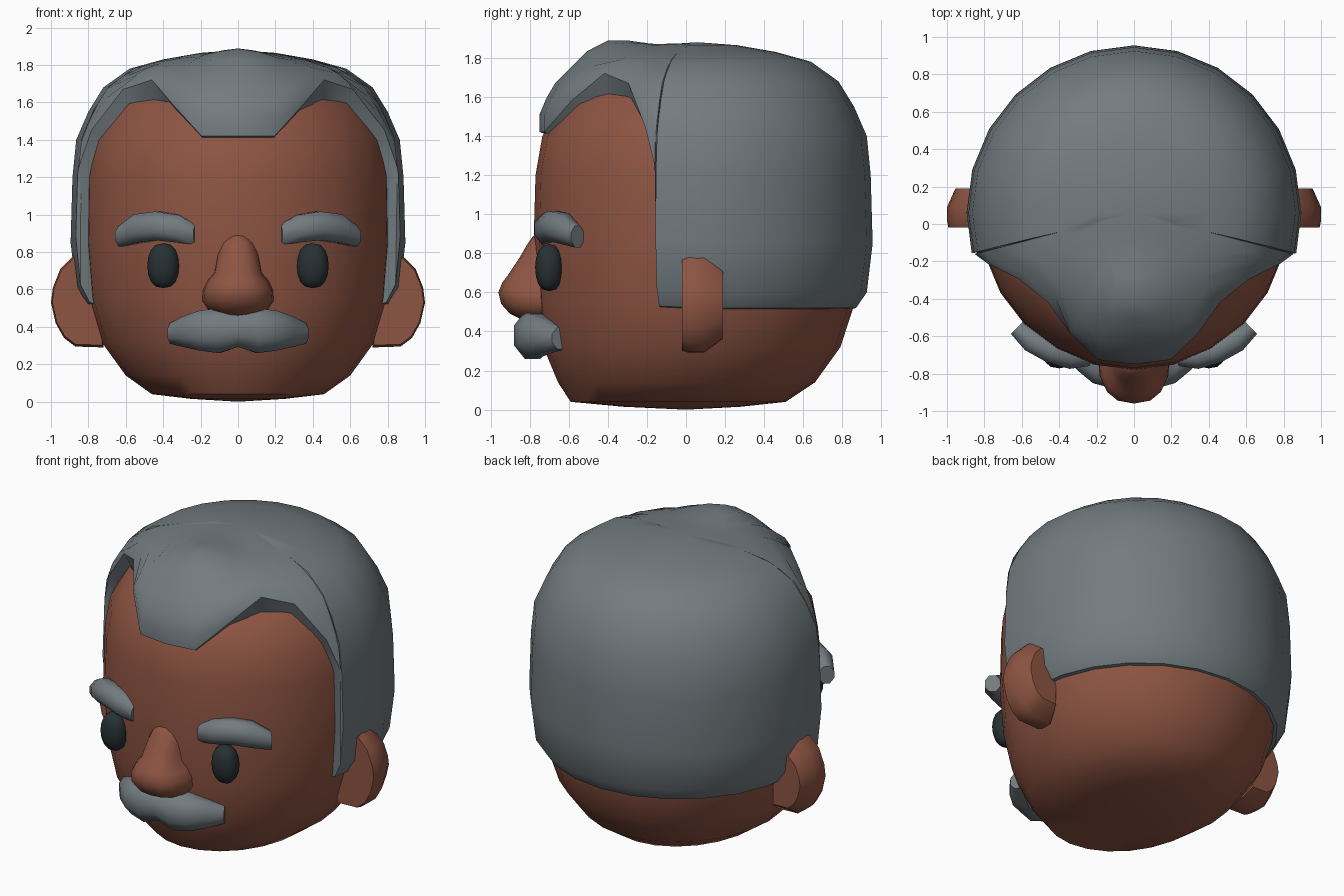
import bpy, bmesh
from math import sin, cos, pi, radians, exp, copysign
from mathutils import Vector

if "Cube" in bpy.data.objects:
    bpy.data.objects.remove(bpy.data.objects["Cube"])


def material(name, rgb):
    m = bpy.data.materials.new(name)
    m.diffuse_color = (*rgb, 1)
    m.use_nodes = True
    m.node_tree.nodes["Principled BSDF"].inputs["Base Color"].default_value = m.diffuse_color
    return m


SKIN = material("skin", (0.27, 0.09, 0.055))
HAIR = material("grey_hair", (0.17, 0.20, 0.215))
DARK = material("eye_dark", (0.02, 0.03, 0.034))
CY = 0.06  # centre of the round skull


def loft(name, rings, mat, closed=True, cap=True, angle=40):
    """Skin a list of equal-length rings into one mesh object."""
    bm = bmesh.new()
    vs = [[bm.verts.new(p) for p in r] for r in rings]
    n = len(vs[0])
    for a, b in zip(vs, vs[1:]):
        for i in range(n if closed else n - 1):
            j = (i + 1) % n
            bm.faces.new((a[i], a[j], b[j], b[i]))
    if cap:
        bm.faces.new(vs[0])
        bm.faces.new(vs[-1])
    bmesh.ops.remove_doubles(bm, verts=bm.verts, dist=1e-5)
    bmesh.ops.recalc_face_normals(bm, faces=bm.faces)
    me = bpy.data.meshes.new(name)
    bm.to_mesh(me)
    bm.free()
    me.materials.append(mat)
    ob = bpy.data.objects.new(name, me)
    bpy.context.collection.objects.link(ob)
    bpy.ops.object.select_all(action='DESELECT')
    ob.select_set(True)
    bpy.context.view_layer.objects.active = ob
    bpy.ops.object.shade_smooth_by_angle(angle=radians(angle))
    return ob


def oval(cx, cy, z, rx, ry, n=24, power=1.0):
    """Horizontal (super)ellipse ring; power < 1 is boxier."""
    s = lambda v: copysign(abs(v) ** power, v)
    return [(cx + rx * s(sin(2 * pi * i / n)), cy - ry * s(cos(2 * pi * i / n)), z)
            for i in range(n)]


def interp(x, pts):
    """Piecewise linear lookup in (x, value) pairs of rising x."""
    if x <= pts[0][0]:
        return pts[0][1]
    for (x0, a), (x1, b) in zip(pts, pts[1:]):
        if x <= x1:
            return a + (b - a) * (x - x0) / (x1 - x0)
    return pts[-1][1]


# Head: z, half width, front y, back y
head = [(0.015, .25, -.32, .28), (0.04, .46, -.59, .51), (0.14, .60, -.655, .66),
        (0.32, .73, -.73, .79), (0.55, .80, -.765, .865), (0.85, .825, -.78, .87),
        (1.2, .82, -.77, .87), (1.4, .785, -.735, .84), (1.6, .67, -.61, .72),
        (1.75, .40, -.34, .46)]
rings = [[(0, 0, 0)] * 24]
rings += [oval(0, (f + b) / 2, z, rx, (b - f) / 2) for z, rx, f, b in head]
loft("head", rings + [[(0, CY, 1.79)] * 24], SKIN, cap=False)
skin_radius = [(h[0], h[1]) for h in head]

# Hair: a revolved cap whose hem follows the hairline
profile = [(0, 1.88), (.2, 1.865), (.4, 1.83), (.58, 1.78), (.72, 1.68), (.8, 1.55),
           (.865, 1.4), (.885, 1.2), (.895, .85), (.865, .6), (.81, .52)]
r_of = [(i, p[0]) for i, p in enumerate(profile)]
z_of = [(i, p[1]) for i, p in enumerate(profile)]
u_of = [(p[1], i) for i, p in reversed(list(enumerate(profile)))]
# angle from front, outer hem z, inner hem z, largest radius
hem = [(0, 1.42, 1.40, .81), (14, 1.42, 1.40, .81), (28, 1.58, 1.54, .73),
       (44, 1.72, 1.60, .67), (60, 1.67, 1.56, .71), (71, 1.45, 1.40, .83),
       (75.5, 1.25, 1.22, .9), (76, .53, .52, .9)]
hem += [(a, .52, .51, .9) for a in range(90, 181, 15)]


def hair_column(deg, z_out, z_in, cap):
    a = radians(deg)
    u_end = interp(z_out, u_of)
    col = []
    for k in range(11):
        u = u_end * k / 10
        r, z = min(interp(u, r_of), cap), interp(u, z_of)
        x, y = r * sin(a), CY - r * cos(a)
        z += .075 * exp(-(x / .22) ** 2 - ((y + .40) / .17) ** 2)  # quiff
        col.append((x, y, z))
    r = interp(z_in, skin_radius) - .03
    col.append((r * sin(a), CY - r * cos(a), z_in))
    return col


cols = [hair_column(-d, *h) for d, *h in reversed(hem[1:])]
cols += [hair_column(d, *h) for d, *h in hem]
loft("hair", cols, HAIR, closed=False, cap=False)

# Nose: z, half width, front y
nose = [(.46, .09, -.84), (.49, .16, -.90), (.54, .195, -.945), (.60, .19, -.96),
        (.65, .165, -.94), (.69, .13, -.91), (.78, .115, -.85), (.85, .09, -.81),
        (.885, .05, -.785), (.897, .015, -.76)]
loft("nose", [oval(0, -.70, z, rx, -.70 - f, 16, .8) for z, rx, f in nose], SKIN, angle=60)


def sweep(name, path, mat, n=8):
    """Tube with elliptical sections: x, y, z, half depth, half height."""
    rings = []
    for x, y, z, d, h in path:
        out = Vector((x, y - CY, 0)).normalized()
        rings.append([Vector((x, y, z)) + out * d * cos(2 * pi * (i + .5) / n)
                      + Vector((0, 0, h * sin(2 * pi * (i + .5) / n))) for i in range(n)])
    loft(name, rings, mat, angle=50)


def flip(path):
    return [(-p[0], *p[1:]) for p in path]


# Moustache, swept from one tip to the other
half = [(.10, -.785, .38, .105, .13), (.20, -.765, .38, .095, .115),
        (.28, -.71, .375, .08, .09), (.355, -.64, .365, .055, .06)]
sweep("moustache", flip(half)[::-1] + [(0, -.78, .39, .10, .105)] + half, HAIR)

brow = [(.225, -.715, .895, .05, .06), (.32, -.715, .925, .07, .08),
        (.43, -.68, .94, .075, .083), (.54, -.62, .925, .075, .083),
        (.625, -.555, .885, .05, .06)]
# Ear outline in x and z, seen from the front
ear = [(.73, .74), (.88, .78), (.95, .71), (.99, .61), (1.0, .53), (.975, .42),
       (.93, .34), (.87, .295), (.72, .29)]

for side, s in (("right", 1), ("left", -1)):
    # Eyebrows
    sweep(side + "_eyebrow", brow if s > 0 else flip(brow), HAIR)
    # Eyes
    rings = []
    for k in range(9):
        t = pi * k / 8
        w = max(sin(t), .001) ** .75
        rings.append(oval(s * .4, -.70, .727 - .12 * cos(t), .085 * w, .072 * w, 12, .9))
    loft(side + "_eye", rings, DARK, angle=60)
    # Ears: outline layered front to back with a bevelled rear
    layers = [(-.02, .95), (.02, 1), (.09, 1), (.19, .7)]
    loft(side + "_ear", [[(s * (.85 + (x - .85) * k), y, .535 + (z - .535) * k)
                          for x, z in ear] for y, k in layers], SKIN)
